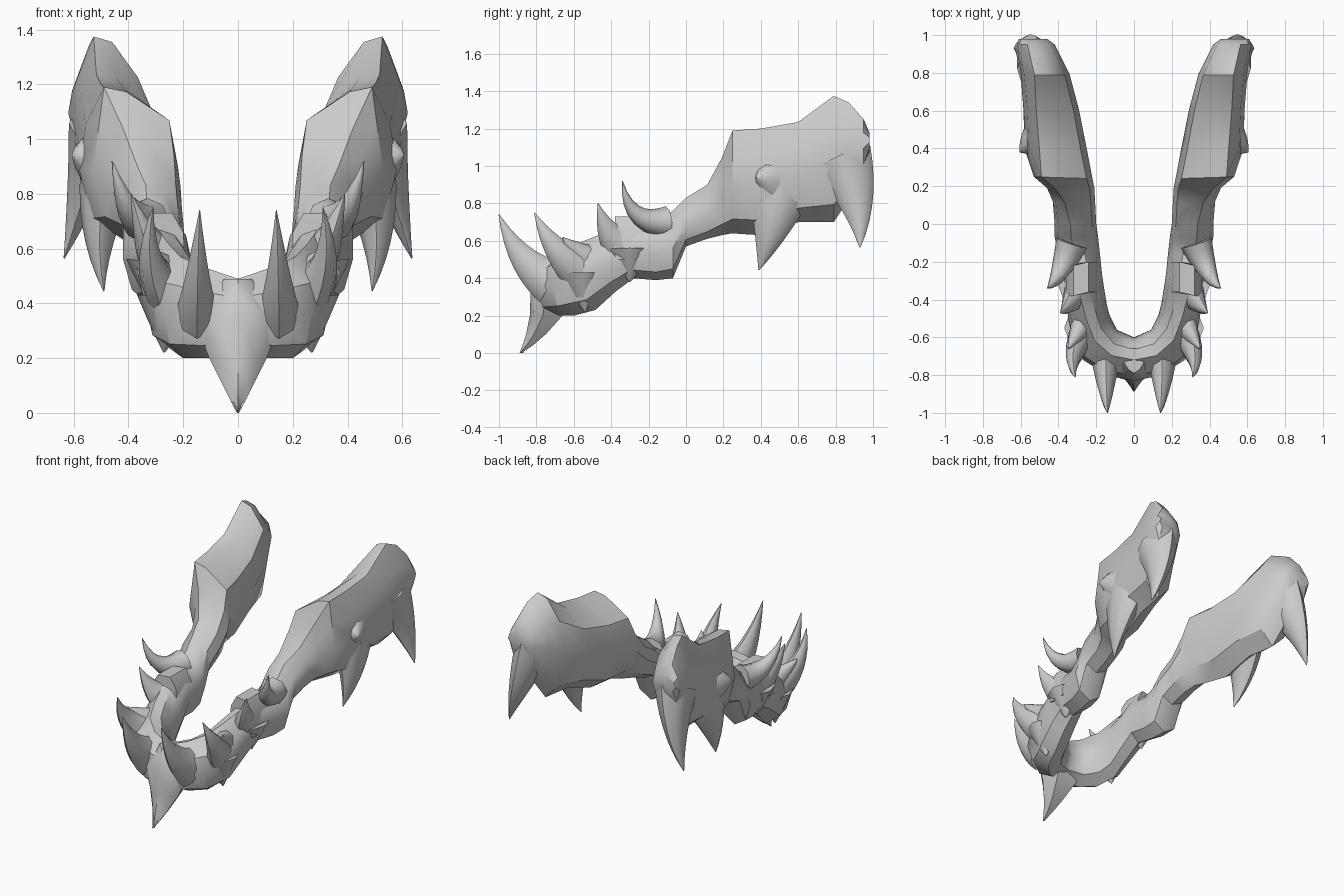
import bpy, bmesh, math
from mathutils import Vector

cube = bpy.data.objects.get("Cube")
if cube:
    bpy.data.objects.remove(cube, do_unlink=True)

bone = bpy.data.materials.new("grey_bone")
bone.use_nodes = True
bone.diffuse_color = (0.6, 0.6, 0.6, 1)
bone.node_tree.nodes["Principled BSDF"].inputs["Base Color"].default_value = (0.6, 0.6, 0.6, 1)


def loft(name, rings, mirror=True, cap_start=True, angle=35):
    """Skin a list of point rings, cap the ends and mirror across x."""
    bm = bmesh.new()
    loops = [[bm.verts.new(p) for p in ring] for ring in rings]
    n = len(loops[0])
    for a, b in zip(loops, loops[1:]):
        for i in range(n):
            j = (i + 1) % n
            bm.faces.new((a[i], a[j], b[j], b[i]))
    if cap_start:
        bm.faces.new(loops[0][::-1])
    bm.faces.new(loops[-1])
    bmesh.ops.recalc_face_normals(bm, faces=bm.faces)
    # An open mesh may be turned inside out, so test the signed volume
    if bm.calc_volume(signed=True) < 0:
        bmesh.ops.reverse_faces(bm, faces=bm.faces)
    mesh = bpy.data.meshes.new(name)
    bm.to_mesh(mesh)
    bm.free()
    mesh.materials.append(bone)
    obj = bpy.data.objects.new(name, mesh)
    bpy.context.collection.objects.link(obj)
    bpy.ops.object.select_all(action='DESELECT')
    obj.select_set(True)
    bpy.context.view_layer.objects.active = obj
    bpy.ops.object.shade_smooth_by_angle(angle=math.radians(angle))
    if mirror:
        obj.modifiers.new("Mirror", 'MIRROR')
    return obj


def section(xi, yi, xo, yo, top, bottom, ridge):
    """Bone cross-section between an inner and an outer point."""
    shape = [(.5, 0), (.16, .14), (0, .48), (.1, .78), (ridge - .14, .97),
             (ridge + .12, 1), (.93, .74), (1, .45), (.86, .14)]
    return [(xi + (xo - xi) * u, yi + (yo - yi) * u, bottom + (top - bottom) * v)
            for u, v in shape]


def spike(name, base, mid, tip, wide, deep, steps=7, sides=8):
    """Curved horn tapering along a quadratic arc."""
    a, b, c = Vector(base), Vector(mid), Vector(tip)
    rings = []
    for k in range(steps + 1):
        t = k / steps
        p = a * (1 - t) ** 2 + b * 2 * t * (1 - t) + c * t * t
        d = ((b - a) * (1 - t) + (c - b) * t).normalized()
        s = Vector((1, 0, 0))
        s = (s - d * s.dot(d)).normalized()
        n = d.cross(s)
        r = max((1 - t) ** .9, .02)
        rings.append([p + s * wide * r * math.cos(w) + n * deep * r * math.sin(w)
                      for w in (math.tau * i / sides for i in range(sides))])
    loft(name, rings, angle=50)


# Jaw bone, from the chin back to the hinge
loft("jaw_bone", [section(*s) for s in [
    (0, -.60, 0, -.81, .49, .22, .45),
    (.09, -.56, .14, -.80, .53, .20, .45),
    (.13, -.48, .27, -.72, .57, .20, .45),
    (.145, -.42, .34, -.55, .62, .23, .45),
    (.16, -.33, .36, -.42, .66, .33, .5),
    (.17, -.26, .37, -.30, .72, .40, .5),
    (.18, -.16, .40, -.16, .70, .39, .5),
    (.19, -.07, .42, -.07, .76, .40, .5),
    (.20, 0, .42, 0, .83, .57, .5),
    (.205, .1, .43, .12, .90, .61, .6),
    (.21, .19, .46, .19, 1.04, .63, .72),
    (.22, .24, .53, .25, 1.19, .64, .75),
    (.25, .4, .58, .4, 1.2, .63, .64),
    (.29, .6, .585, .6, 1.235, .70, .65),
    (.34, .79, .60, .79, 1.375, .70, .6),
    (.38, .87, .61, .87, 1.34, .82, .6),
    (.42, .95, .62, .95, 1.25, .97, .6),
    (.46, .98, .61, .98, 1.18, 1.08, .5)]], cap_start=False)

# Chin beak: half width, front and back at each height
loft("chin_beak", [
    [(0, front, z), (w * .6, front + .02, z), (w, front * .6 + back * .4, z), (w * .7, back, z),
     (-w * .7, back, z), (-w, front * .6 + back * .4, z), (-w * .6, front + .02, z)]
    for z, w, front, back in [
        (.49, .05, -.79, -.66), (.43, .09, -.81, -.64), (.35, .165, -.83, -.62),
        (.2, .105, -.835, -.66), (.1, .055, -.855, -.75), (.04, .025, -.875, -.82),
        (0, .004, -.89, -.88)]], mirror=False)

# Horns along the upper edge
spike("front_horn", (.15, -.72, .38), (.15, -.90, .48), (.14, -1.0, .74), .075, .125)
spike("second_horn", (.27, -.58, .45), (.35, -.72, .55), (.31, -.81, .75), .075, .11)
spike("third_horn", (.29, -.34, .57), (.34, -.43, .63), (.39, -.47, .80), .08, .11)
spike("fourth_horn", (.33, -.10, .70), (.40, -.31, .68), (.46, -.34, .92), .085, .085)
spike("small_side_tooth", (.28, -.55, .52), (.32, -.62, .57), (.35, -.66, .62), .06, .07)

# Raised block between the third and fourth horns
loft("tooth_block", [[(x, y, z) for x, y in
                      ((.28 - w, -.36), (.28 + w, -.38), (.28 + w, -.22), (.28 - w, -.20))]
                     for z, w in ((.5, .09), (.66, .08), (.73, .04))])

# Lobes along the lower edge
spike("front_lobe", (.25, -.55, .42), (.26, -.55, .32), (.27, -.54, .22), .12, .13)
spike("middle_lobe", (.29, -.30, .55), (.30, -.30, .46), (.31, -.30, .38), .12, .14)

# Hinge end: side knob and downward hooks
spike("side_knob", (.47, .47, .92), (.56, .42, .94), (.605, .38, .94), .14, .17)
spike("middle_hook", (.47, .50, .86), (.53, .46, .65), (.49, .39, .445), .11, .17)
spike("rear_hook", (.51, .83, 1.04), (.56, .94, .80), (.635, .93, .565), .11, .17)
